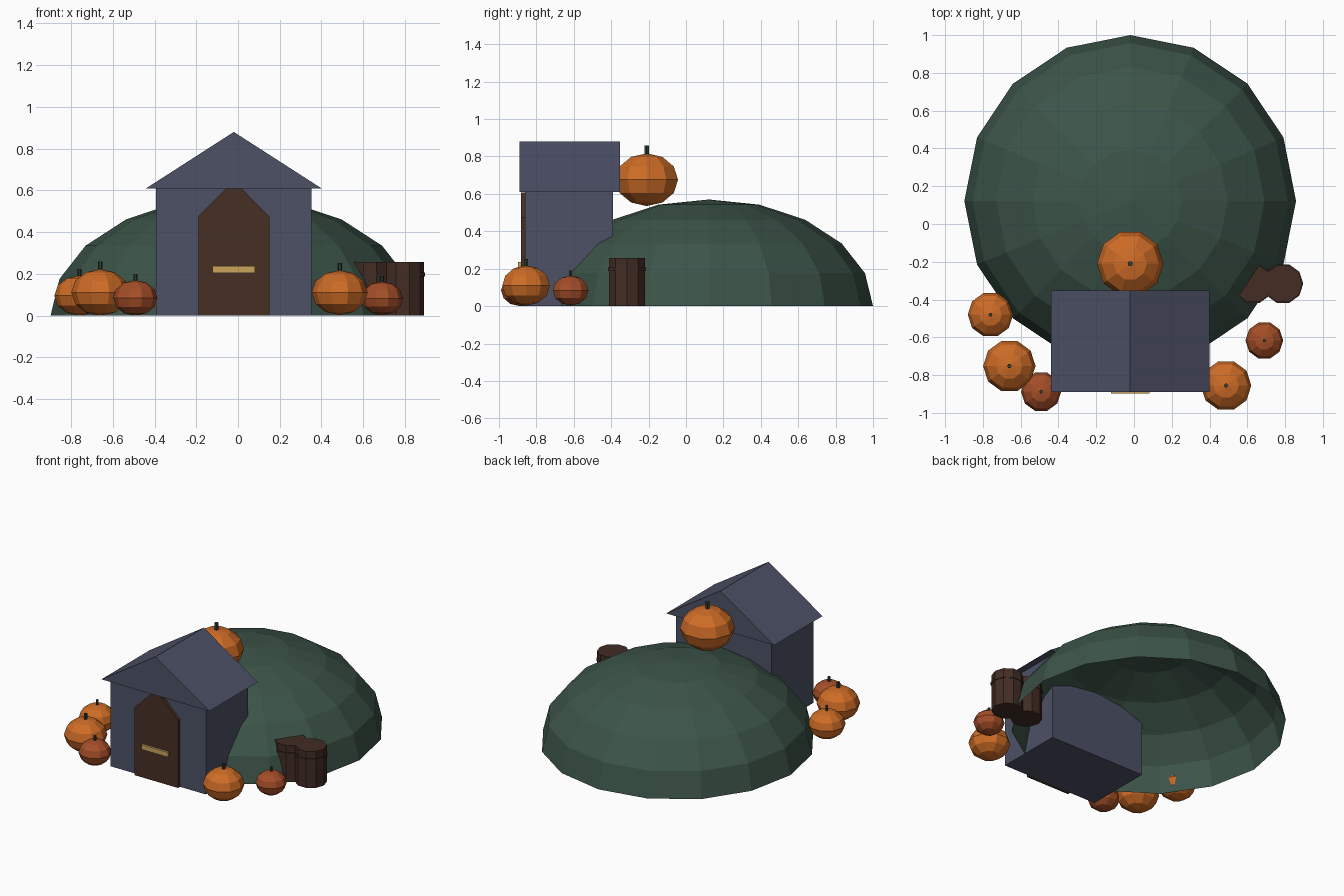
import bpy, bmesh, math
from mathutils import Matrix

if "Cube" in bpy.data.objects:
    bpy.data.objects.remove(bpy.data.objects["Cube"])


def material(name, *rgb):
    """Flat material from 0-255 display values."""
    col = [((c / 255 + 0.055) / 1.055) ** 2.4 for c in rgb] + [1]
    m = bpy.data.materials.new(name)
    m.use_nodes = True
    m.diffuse_color = col
    m.node_tree.nodes["Principled BSDF"].inputs["Base Color"].default_value = col
    return m


GRASS = material("dark green hill", 60, 84, 72)
SLATE = material("slate blue", 77, 81, 102)
DOOR = material("door brown", 70, 47, 36)
BARREL = material("barrel brown", 66, 44, 36)
BRASS = material("tan wood", 204, 164, 92)
ORANGE = material("orange", 206, 108, 38)
RUST = material("rust orange", 164, 78, 40)
STEM = material("stem green", 46, 62, 52)


def finish(name, bm, mat, loc=(0, 0, 0)):
    bmesh.ops.recalc_face_normals(bm, faces=bm.faces)
    me = bpy.data.meshes.new(name)
    bm.to_mesh(me)
    bm.free()
    me.materials.append(mat)
    ob = bpy.data.objects.new(name, me)
    ob.location = loc
    bpy.context.collection.objects.link(ob)
    return ob


def box(name, mat, x, y, z):
    """Box from its (min, max) range on each axis."""
    bm = bmesh.new()
    bmesh.ops.create_cube(bm, size=1)
    for v in bm.verts:
        v.co = [r[0] if c < 0 else r[1] for c, r in zip(v.co, (x, y, z))]
    return finish(name, bm, mat)


def prism(name, mat, outline, y0, y1):
    """Extrude an x-z outline along y."""
    bm = bmesh.new()
    face = bm.faces.new([bm.verts.new((x, y0, z)) for x, z in outline])
    ext = bmesh.ops.extrude_face_region(bm, geom=[face])
    moved = [g for g in ext["geom"] if isinstance(g, bmesh.types.BMVert)]
    bmesh.ops.translate(bm, verts=moved, vec=(0, y1 - y0, 0))
    return finish(name, bm, mat)


def cylinder(name, mat, x, y, z0, z1, r, sides):
    bm = bmesh.new()
    turn = Matrix.Rotation(math.pi / 2, 4, "Z")
    bmesh.ops.create_cone(bm, cap_ends=True, segments=sides, radius1=r,
                          radius2=r, depth=z1 - z0, matrix=turn)
    return finish(name, bm, mat, (x, y, (z0 + z1) / 2))


def sphere(segments, rings, r, height):
    """Squashed sphere with a corner pointing to +y."""
    bm = bmesh.new()
    shape = Matrix.Diagonal((r, r, height, 1)) @ Matrix.Rotation(math.pi / 2, 4, "Z")
    bmesh.ops.create_uvsphere(bm, u_segments=segments, v_segments=rings,
                              radius=1, matrix=shape)
    return bm


def pumpkin(name, mat, x, y, z, r):
    h = r * 0.8
    finish(name, sphere(10, 6, r, h), mat, (x, y, z + h))
    top = z + 2 * h
    cylinder(name + "_stem", STEM, x, y, top - 0.02, top + 0.2 * r + 0.008, 0.07 * r + 0.002, 6)


# Hollow hill: upper half of a squashed sphere, open underneath
CX = -0.02
hill = sphere(16, 10, 0.878, 0.57)
bmesh.ops.delete(hill, geom=[v for v in hill.verts if v.co.z < -0.01], context="VERTS")
finish("hill", hill, GRASS, (CX, 0.122, 0))

# House and gable roof
box("house_walls", SLATE, (CX - 0.372, CX + 0.372), (-0.86, -0.39), (0, 0.612))
prism("gable_roof", SLATE, [(CX - 0.42, 0.61), (CX + 0.42, 0.61), (CX, 0.88)], -0.89, -0.352)

# Door with clipped corners and its cross bar
half = [(0.17, 0), (0.17, 0.475), (0.038, 0.608)]
outline = [(CX + x, z) for x, z in half] + [(CX - x, z) for x, z in reversed(half)]
prism("door", DOOR, outline, -0.882, -0.855)
box("door_bar", BRASS, (CX - 0.102, CX + 0.102), (-0.897, -0.875), (0.204, 0.237))

# Pumpkins on the ground and on the hill
pumpkin("left_pile_pumpkin_back", ORANGE, -0.76, -0.48, 0.0, 0.12)
pumpkin("left_pile_pumpkin_middle", ORANGE, -0.66, -0.752, 0.0, 0.139)
pumpkin("left_pile_pumpkin_front", RUST, -0.492, -0.888, 0.0, 0.106)
pumpkin("right_pile_pumpkin_front", ORANGE, 0.487, -0.855, 0.003, 0.134)
pumpkin("right_pile_pumpkin_back", RUST, 0.69, -0.617, 0.003, 0.1)
pumpkin("hilltop_pumpkin", ORANGE, CX, -0.21, 0.535, 0.176)

# Two barrels, the inner one sunk into the hill
for name, x, y in (("outer_barrel", 0.789, -0.316), ("inner_barrel", 0.632, -0.316)):
    cylinder(name, BARREL, x, y, 0, 0.257, 0.102, 10)
    cylinder(name + "_band", BARREL, x, y, 0.188, 0.206, 0.107, 10)
